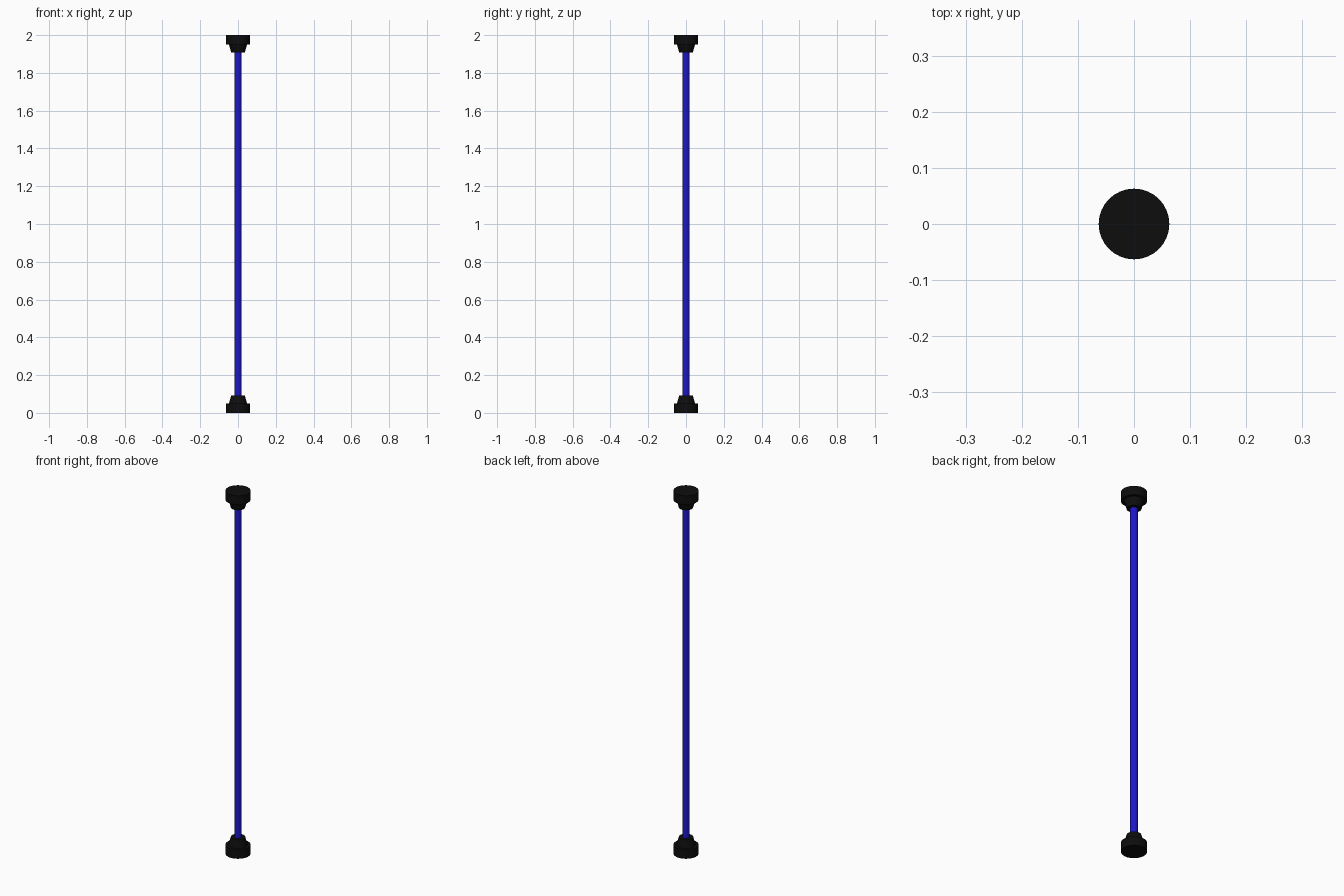
import bpy, bmesh, math

if "Cube" in bpy.data.objects:
    bpy.data.objects.remove(bpy.data.objects["Cube"])

SEGMENTS = 32


def material(name, color):
    mat = bpy.data.materials.new(name)
    mat.diffuse_color = (*color, 1)
    mat.use_nodes = True
    mat.node_tree.nodes["Principled BSDF"].inputs["Base Color"].default_value = mat.diffuse_color
    return mat


def lathe(name, profile, mat):
    """Spin a (radius, z) profile into a closed solid around z."""
    bm = bmesh.new()
    rings = []
    for r, z in profile:
        rings.append([bm.verts.new((r * math.cos(a), r * math.sin(a), z))
                      for a in (2 * math.pi * i / SEGMENTS for i in range(SEGMENTS))])
    for low, high in zip(rings, rings[1:]):
        for i in range(SEGMENTS):
            j = (i + 1) % SEGMENTS
            bm.faces.new((low[i], low[j], high[j], high[i]))
    bm.faces.new(rings[0])
    bm.faces.new(rings[-1])
    bmesh.ops.recalc_face_normals(bm, faces=bm.faces)
    mesh = bpy.data.meshes.new(name)
    bm.to_mesh(mesh)
    bm.free()
    mesh.materials.append(mat)
    obj = bpy.data.objects.new(name, mesh)
    bpy.context.collection.objects.link(obj)
    bpy.context.view_layer.objects.active = obj
    bpy.ops.object.select_all(action='DESELECT')
    obj.select_set(True)
    bpy.ops.object.shade_smooth_by_angle(angle=math.radians(30))


black = material("black_rubber", (0.004, 0.004, 0.004))
blue = material("blue_paint", (0.012, 0.008, 0.6))

# Stepped end cap: wide disc, then a tapered collar
cap = [(0.063, 0), (0.063, 0.049), (0.048, 0.049), (0.036, 0.092)]
lathe("bottom_cap", cap, black)
lathe("top_cap", [(r, 2 - z) for r, z in cap], black)

# Pole between the caps
lathe("pole", [(0.0185, 0.09), (0.0185, 1.91)], blue)
